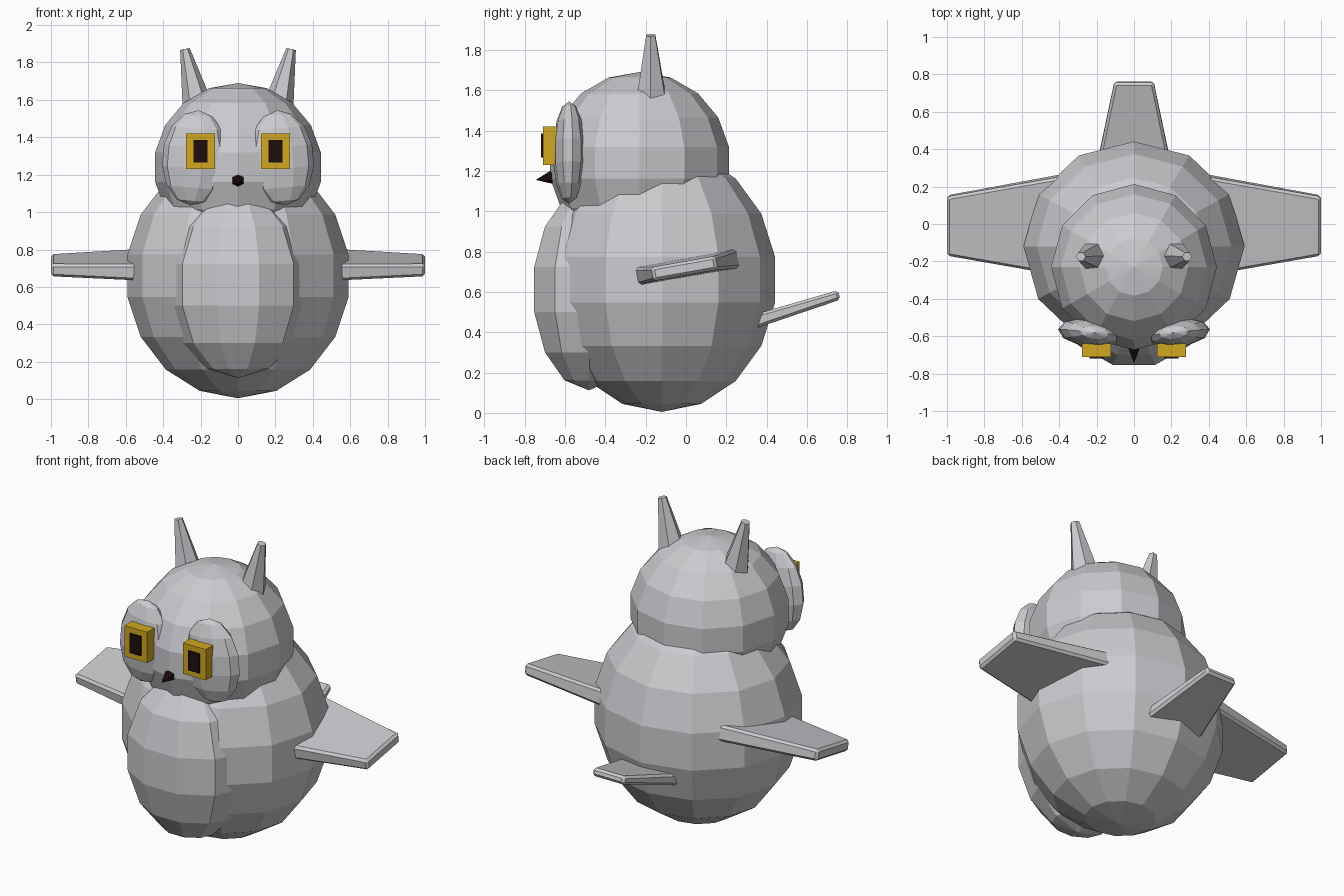
import bpy, bmesh, math
from mathutils import Matrix, Vector

if "Cube" in bpy.data.objects:
    bpy.data.objects.remove(bpy.data.objects["Cube"])


def material(name, rgb):
    m = bpy.data.materials.new(name)
    m.diffuse_color = (*rgb, 1)
    m.use_nodes = True
    m.node_tree.nodes["Principled BSDF"].inputs["Base Color"].default_value = m.diffuse_color
    return m


GREY = material("feather_grey", (0.60, 0.60, 0.63))
GOLD = material("eye_gold", (0.64, 0.39, 0.016))
DARK = material("dark_brown", (0.014, 0.004, 0.004))


def finish(name, bm, mat, bevel=0):
    bmesh.ops.recalc_face_normals(bm, faces=bm.faces)
    me = bpy.data.meshes.new(name)
    bm.to_mesh(me)
    bm.free()
    me.materials.append(mat)
    ob = bpy.data.objects.new(name, me)
    bpy.context.collection.objects.link(ob)
    if bevel:
        mod = ob.modifiers.new("soft_edge", 'BEVEL')
        mod.width = bevel
        mod.segments = 1
    return ob


def ball(name, centre, radii, segs, rings, spin=0, lean=0):
    """Faceted ellipsoid with a vertex column facing front."""
    bm = bmesh.new()
    bmesh.ops.create_uvsphere(bm, u_segments=segs, v_segments=rings, radius=1)
    mat = (Matrix.Translation(centre) @ Matrix.Rotation(lean, 4, 'Y')
           @ Matrix.Rotation(spin, 4, 'Z') @ Matrix.Diagonal((*radii, 1))
           @ Matrix.Rotation(math.pi / 2, 4, 'Z'))
    bmesh.ops.transform(bm, matrix=mat, verts=bm.verts)
    return finish(name, bm, GREY)


def box(name, centre, size, mat):
    bm = bmesh.new()
    bmesh.ops.create_cube(bm, size=1)
    bmesh.ops.transform(bm, verts=bm.verts,
                        matrix=Matrix.Translation(centre) @ Matrix.Diagonal((*size, 1)))
    return finish(name, bm, mat)


def cone(name, base, tip, r1, r2, mat, sides=6):
    base, tip = Vector(base), Vector(tip)
    axis = tip - base
    bm = bmesh.new()
    bmesh.ops.create_cone(bm, cap_ends=True, segments=sides, radius1=r1, radius2=r2,
                          depth=axis.length)
    rot = axis.to_track_quat('Z', 'Y').to_matrix().to_4x4()
    bmesh.ops.transform(bm, verts=bm.verts,
                        matrix=Matrix.Translation((base + tip) / 2) @ rot)
    return finish(name, bm, mat)


def fin(name, root, tip, across, root_size, tip_size):
    """Tapered plate from root to tip; sizes are (half width, half thickness)."""
    root, tip, across = Vector(root), Vector(tip), Vector(across).normalized()
    up = (tip - root).cross(across).normalized()
    bm = bmesh.new()
    ends = []
    for p, (w, t) in ((root, root_size), (tip, tip_size)):
        ends.append([bm.verts.new(p + across * w * a + up * t * b)
                     for a, b in ((-1, -1), (1, -1), (1, 1), (-1, 1))])
    a, b = ends
    bm.faces.new(a)
    bm.faces.new(b)
    for i in range(4):
        j = (i + 1) % 4
        bm.faces.new((a[i], a[j], b[j], b[i]))
    return finish(name, bm, GREY, bevel=0.014)


# Torso, head and belly
ball("body", (0, -0.12, 0.66), (0.60, 0.57, 0.655), 12, 9)
ball("head", (0, -0.23, 1.24), (0.45, 0.45, 0.45), 12, 9)
ball("belly", (0, -0.482, 0.612), (0.377, 0.292, 0.50), 10, 7)

for s, side in ((-1, "left"), (1, "right")):
    # Face discs with square eyes
    ball(side + "_face_disc", (s * 0.232, -0.58, 1.29), (0.175, 0.078, 0.255), 10, 7,
         spin=s * math.radians(6), lean=-s * math.radians(5))
    box(side + "_eye", (s * 0.2, -0.675, 1.325), (0.155, 0.07, 0.19), GOLD)
    box(side + "_pupil", (s * 0.2, -0.712, 1.325), (0.075, 0.012, 0.12), DARK)
    # Ear tufts
    cone(side + "_ear", (s * 0.212, -0.172, 1.55), (s * 0.284, -0.175, 1.872),
         0.085, 0.026, GREY)
    # Wings, pitched up towards the back
    tilt = math.radians(10)
    fin(side + "_wing", (s * 0.3, -0.005, 0.72), (s * 1.0, -0.008, 0.716),
        (0, math.cos(tilt), math.sin(tilt)), (0.285, 0.05), (0.16, 0.034))

# Tail and beak
fin("tail", (0, 0.25, 0.425), (0, 0.76, 0.585), (1, 0, 0), (0.212, 0.036), (0.105, 0.024))
cone("beak", (0, -0.645, 1.172), (0, -0.745, 1.155), 0.042, 0.0, DARK)
